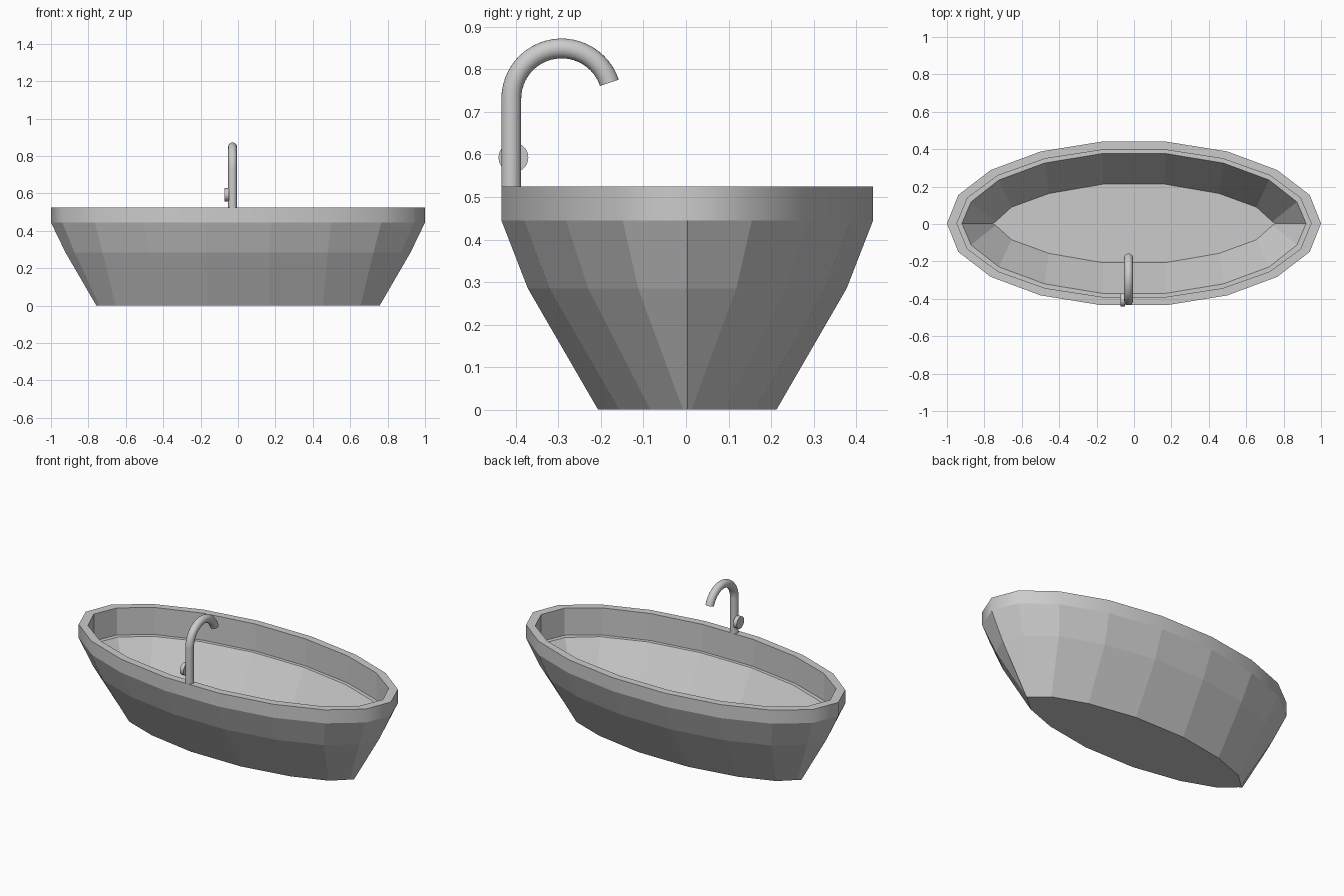
import bpy, bmesh
from math import sin, cos, pi, radians
from mathutils import Vector

if "Cube" in bpy.data.objects:
    bpy.data.objects.remove(bpy.data.objects["Cube"])

N = 18
CY = 0.003


def oval(a, b, z):
    return [Vector((a * cos(2 * pi * i / N), CY + b * sin(2 * pi * i / N), z)) for i in range(N)]


def base_ring(z):
    # quarter outline of the pointed base, mirrored to all four quadrants
    q = [(0.757, 0), (0.74, 0.01), (0.655, 0.087), (0.455, 0.16), (0.165, 0.21)]
    back = q + [(-x, y) for x, y in reversed(q)]
    front = [(x, -y) for x, y in reversed(back[1:-1])]
    return [Vector((x, CY + y, z)) for x, y in back + front]


def between(ring_a, ring_b, t, scale, z):
    ring = [a.lerp(b, t) * scale for a, b in zip(ring_a, ring_b)]
    for p in ring:
        p.z = z
    return ring


def loft(name, rings, cap_start=False, cap_end=False, smooth=None):
    bm = bmesh.new()
    vr = [[bm.verts.new(p) for p in r] for r in rings]
    n = len(rings[0])
    for a, b in zip(vr, vr[1:]):
        for i in range(n):
            j = (i + 1) % n
            bm.faces.new((a[i], a[j], b[j], b[i]))
    if cap_start:
        bm.faces.new(vr[0][::-1])
    if cap_end:
        bm.faces.new(vr[-1])
    me = bpy.data.meshes.new(name)
    bm.to_mesh(me)
    bm.free()
    ob = bpy.data.objects.new(name, me)
    bpy.context.collection.objects.link(ob)
    if smooth:
        bpy.ops.object.select_all(action='DESELECT')
        ob.select_set(True)
        bpy.context.view_layer.objects.active = ob
        bpy.ops.object.shade_smooth_by_angle(angle=radians(smooth))
    return ob


# tub: pointed base, flared sides, upright rim, then inside wall, ledge and raised floor
LEDGE, FLOOR = 0.365, 0.08
base = base_ring(0)
rim = oval(1.0, 0.444, 0.445)
waist = between(base, rim, 0.76, 0.98, 0.285)
ledge = between(waist, rim, 0.0, 0.997, LEDGE)
tub = loft("tub", [base, waist, rim, oval(1.0, 0.444, 0.525), oval(0.947, 0.4, 0.525),
                   oval(0.947, 0.4, LEDGE), ledge, base_ring(FLOOR)], True, True)

# smooth only the upright rim band, with sharp borders
for f in tub.data.polygons:
    f.use_smooth = 2 * N <= f.index < 3 * N
for e in tub.data.edges:
    a, b = (tub.data.vertices[v].co for v in e.vertices)
    e.use_edge_sharp = abs(a.z - b.z) < 1e-4

# spout: upright pipe with a bent-over end, the section facing along the path
FX, FY, R, BEND, ZB, S = -0.029, -0.411, 0.0233, 0.1185, 0.731, 24
path = [(FY, 0.52, pi)]
for k in range(25):
    t = pi - radians(161.5) * k / 24
    path.append((FY + BEND + BEND * cos(t), ZB + BEND * sin(t), t))
rings = []
for y, z, t in path:
    ring = []
    for i in range(S):
        u = 2 * pi * i / S
        ring.append(Vector((FX + R * cos(u), y + R * sin(u) * cos(t), z + R * sin(u) * sin(t))))
    rings.append(ring[::-1])
loft("spout", rings, True, True, 35)


# tap knob: short disc on the side of the pipe
def disc(x, r):
    return [Vector((x, -0.406 + r * cos(2 * pi * i / 32), 0.593 + r * sin(2 * pi * i / 32)))
            for i in range(32)]


loft("tap_knob", [disc(-0.049, 0.035), disc(-0.072, 0.035)], True, True, 35)

# make all faces point outwards
for ob in bpy.data.objects:
    bm = bmesh.new()
    bm.from_mesh(ob.data)
    bmesh.ops.recalc_face_normals(bm, faces=bm.faces)
    bm.to_mesh(ob.data)
    bm.free()
